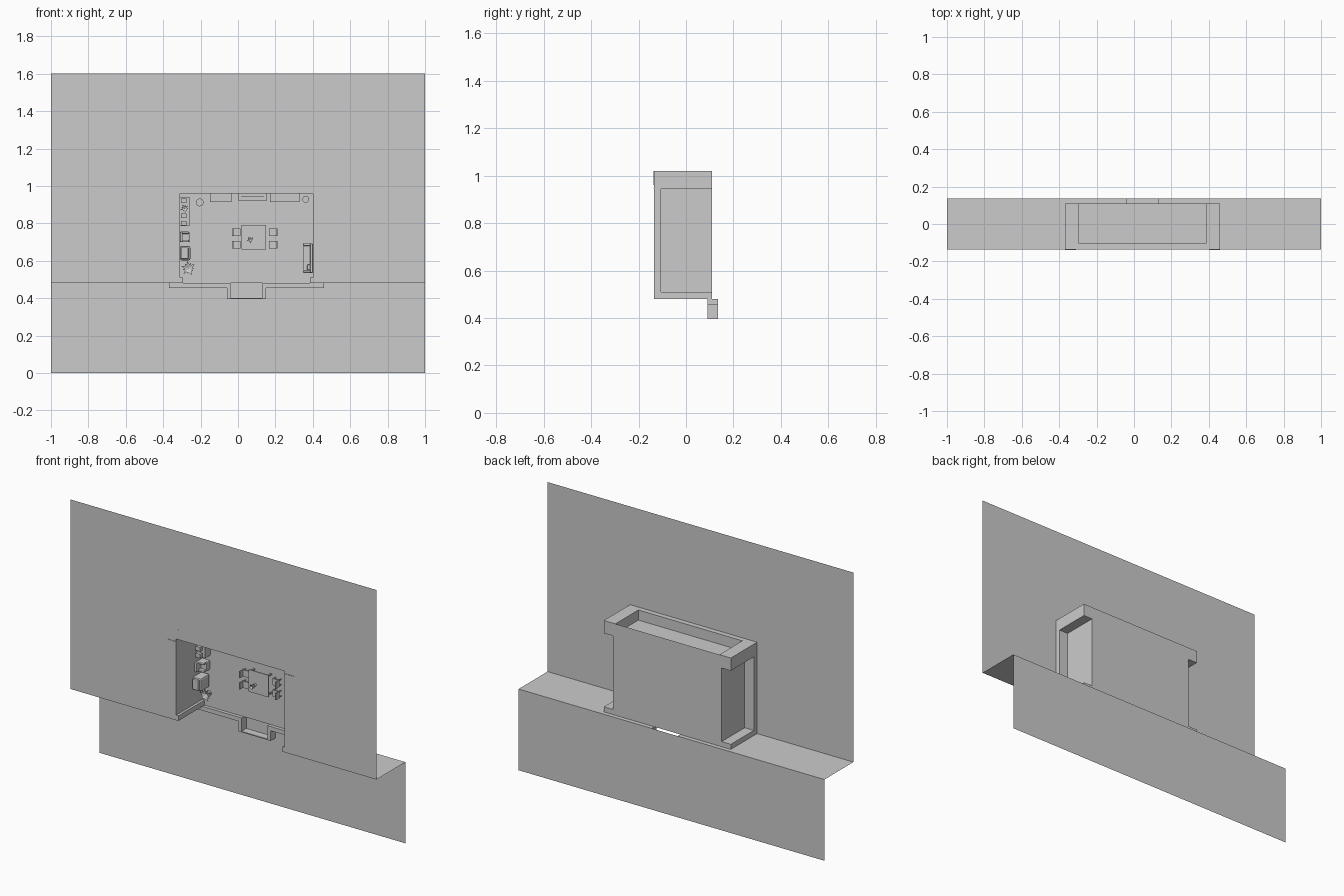
import bpy, bmesh, math
from mathutils import Matrix, Vector

if "Cube" in bpy.data.objects:
    bpy.data.objects.remove(bpy.data.objects["Cube"], do_unlink=True)

grey = bpy.data.materials.new("plain_grey")
grey.use_nodes = True
GREY = (0.6, 0.6, 0.6, 1)
grey.diffuse_color = GREY
grey.node_tree.nodes["Principled BSDF"].inputs["Base Color"].default_value = GREY

FLOOR = 0.11     # the room floor lies against this y plane
FRONT = -0.135   # front wall plane
BACK = 0.135     # lower wall plane
LEFT, RIGHT, TOP, BASE = -0.31, 0.40, 0.96, 0.48   # room opening
OUT_L, OUT_R, OUT_T = -0.37, 0.46, 1.02            # outer shell


def finish(name, bm):
    mesh = bpy.data.meshes.new(name)
    bm.to_mesh(mesh)
    bm.free()
    mesh.materials.append(grey)
    ob = bpy.data.objects.new(name, mesh)
    bpy.context.collection.objects.link(ob)
    return ob


def panel(name, axis, pos, rects):
    """Flat sheet made of rectangles on one axis plane."""
    bm = bmesh.new()
    for a0, a1, b0, b1 in rects:
        corners = []
        for a, b in ((a0, b0), (a1, b0), (a1, b1), (a0, b1)):
            co = [a, b]
            co.insert(axis, pos)
            corners.append(bm.verts.new(co))
        bm.faces.new(corners)
    bmesh.ops.remove_doubles(bm, verts=bm.verts, dist=1e-5)
    return finish(name, bm)


def block(name, x0, x1, y0, y1, z0, z1, bevel=0):
    bm = bmesh.new()
    size = Matrix.Diagonal((x1 - x0, y1 - y0, z1 - z0, 1))
    mid = Matrix.Translation(((x0 + x1) / 2, (y0 + y1) / 2, (z0 + z1) / 2))
    bmesh.ops.create_cube(bm, size=1, matrix=mid @ size)
    if bevel:
        bmesh.ops.bevel(bm, geom=bm.edges[:], offset=bevel, segments=2,
                        affect='EDGES', profile=0.5)
    return finish(name, bm)


def item(name, x0, x1, z0, z1, height, lift=0, bevel=0):
    """Furniture block standing on the floor plane, rising toward the front."""
    return block(name, x0, x1, FLOOR - lift - height, FLOOR - lift, z0, z1, bevel)


def disc(name, x, z, radius, height, lift=0, top=None):
    bm = bmesh.new()
    place = (Matrix.Translation((x, FLOOR - lift - height / 2, z))
             @ Matrix.Rotation(math.pi / 2, 4, 'X'))
    bmesh.ops.create_cone(bm, cap_ends=True, segments=20, radius1=radius,
                          radius2=radius if top is None else top,
                          depth=height, matrix=place)
    return finish(name, bm)


def plant(name, x, z, spread, lift, leaves=9):
    """Pot with pointed leaves fanned around it."""
    disc(name + "_pot", x, z, spread * 0.35, 0.02, lift, spread * 0.45)
    bm = bmesh.new()
    for i in range(leaves):
        a = i * math.tau / leaves
        out = Vector((math.cos(a), 0, math.sin(a)))
        side = Vector((-out.z, 0, out.x)) * spread * 0.2
        root = Vector((x, FLOOR - lift - 0.02, z))
        reach = spread * (1 if i % 2 else 0.75)
        mid = root + out * reach * 0.5 + Vector((0, -0.02, 0))
        tip = root + out * reach + Vector((0, -0.012, 0))
        bm.faces.new([bm.verts.new(p) for p in (root, mid - side, tip, mid + side)])
    finish(name + "_leaves", bm)


# Large sheets: front wall around the opening, ledge, lower wall
panel("front_wall", 1, FRONT, [(-1, LEFT, BASE, TOP), (RIGHT, 1, BASE, TOP),
                               (-1, LEFT, TOP, 1.6), (LEFT, RIGHT, TOP, 1.6),
                               (RIGHT, 1, TOP, 1.6)])
panel("ledge", 2, BASE, [(-1, OUT_L, FRONT, FLOOR), (OUT_R, 1, FRONT, FLOOR),
                         (-1, OUT_L, FLOOR, BACK), (OUT_R, 1, FLOOR, BACK),
                         (OUT_L, -0.04, FLOOR, BACK), (0.13, OUT_R, FLOOR, BACK)])
panel("lower_wall", 1, BACK, [(-1, 1, 0, BASE)])

# Room shell
panel("room_floor", 1, FLOOR, [(LEFT, RIGHT, BASE, OUT_T)])
panel("room_left_wall", 0, LEFT, [(FRONT, FLOOR, BASE, TOP)])
panel("room_right_wall", 0, RIGHT, [(FRONT, FLOOR, BASE, TOP)])
panel("room_end_wall", 2, TOP, [(LEFT, RIGHT, FRONT, FLOOR)])

# Raised rims that frame the recessed ends and top
RIM = -0.105
for label, outer, wall, inner in (("left", OUT_L, LEFT, -0.295),
                                  ("right", OUT_R, RIGHT, 0.385)):
    lo, hi = sorted((outer, wall))
    block(label + "_front_rim", lo, hi, FRONT, RIM, BASE, OUT_T)
    block(label + "_upper_rim", lo, hi, RIM, FLOOR, 0.945, OUT_T)
    lo2, hi2 = sorted((outer, inner))
    block(label + "_top_rim", lo2, hi2, FRONT, FLOOR, TOP, OUT_T)
    block(label + "_bottom_rim", lo2, hi2, FRONT, FLOOR, BASE, 0.51)
    # Thin edges that show through the front wall
    block(label + "_upright_edge", inner - 0.001, inner + 0.001,
          FRONT - 0.003, FRONT, TOP, OUT_T)
    block(label + "_level_edge", lo, hi, FRONT - 0.003, FRONT, 0.944, 0.946)
block("top_front_rim", LEFT, RIGHT, FRONT, RIM, TOP, OUT_T)

# Low walls beside and around the entrance
KERB = 0.09
for label, outer, x0, x1 in (("left", OUT_L, -0.06, -0.04),
                             ("right", OUT_R, 0.15, 0.13)):
    lo, hi = sorted((outer, x1))
    block(label + "_low_wall", lo, hi, KERB, BACK, 0.455, BASE)
    lo, hi = sorted((x0, x1))
    block(label + "_entrance_wall", lo, hi, KERB, BACK, 0.395, 0.455)
block("entrance_sill", -0.04, 0.13, KERB, BACK, 0.395, 0.401)

# Dining table with four chairs
item("table_top", 0.02, 0.15, 0.66, 0.79, 0.006, 0.034)
for x in (0.03, 0.14):
    for z in (0.67, 0.78):
        item("table_leg", x - 0.004, x + 0.004, z - 0.004, z + 0.004, 0.034)
plant("table_plant", 0.065, 0.712, 0.02, 0.04)
for s in (-1, 1):
    for z in (0.685, 0.752):
        c = 0.09 + s * 0.098
        item("chair_seat", c - 0.022, c + 0.022, z - 0.02, z + 0.02, 0.005, 0.022)
        b = c + s * 0.02
        item("chair_back", b - 0.003, b + 0.003, z - 0.02, z + 0.02, 0.03, 0.025)
        for dx in (-0.018, 0.018):
            for dz in (-0.016, 0.016):
                item("chair_leg", c + dx - 0.002, c + dx + 0.002,
                     z + dz - 0.002, z + dz + 0.002, 0.022)

# Furniture along the left wall
item("left_cabinet", LEFT, -0.258, 0.785, 0.94, 0.05)
for z in (0.80, 0.84, 0.92):
    item("cabinet_box", -0.305, -0.275, z - 0.012, z + 0.012, 0.02, 0.05)
plant("cabinet_plant", -0.285, 0.88, 0.024, 0.05)
item("armchair_seat", LEFT, -0.258, 0.70, 0.755, 0.035, bevel=0.006)
item("armchair_back", LEFT, -0.296, 0.70, 0.755, 0.075, bevel=0.005)
for z in (0.705, 0.75):
    item("armchair_arm", LEFT, -0.262, z - 0.006, z + 0.006, 0.055, bevel=0.004)
item("padded_chest", LEFT, -0.255, 0.602, 0.68, 0.08, 0.01, 0.009)
item("chest_cushion", -0.305, -0.265, 0.61, 0.672, 0.015, 0.088, 0.005)
plant("floor_plant", -0.265, 0.56, 0.04, 0, 11)

# Furniture along the end wall
disc("round_stool", -0.205, 0.912, 0.021, 0.045)
item("bench", -0.15, -0.035, 0.915, TOP, 0.04)
item("media_stand", 0.0, 0.155, 0.922, TOP, 0.04)
item("screen", 0.015, 0.14, 0.943, 0.947, 0.06, 0.045)
item("screen_foot", 0.055, 0.10, 0.935, 0.953, 0.005, 0.04)
item("kitchen_counter", 0.172, 0.33, 0.915, TOP, 0.05)
item("sink_edge", 0.185, 0.23, 0.93, 0.955, 0.006, 0.05)
for x, z, r in ((0.26, 0.932, 0.015), (0.31, 0.928, 0.01)):
    disc("hob_plate", x, z, r, 0.008, 0.05)
disc("round_bin", 0.362, 0.928, 0.016, 0.06, 0, 0.018)

# Sofa along the right wall
item("sofa_seat", 0.35, RIGHT, 0.535, 0.692, 0.035, bevel=0.004)
item("sofa_back", 0.386, RIGHT, 0.535, 0.692, 0.07, bevel=0.004)
for z in (0.541, 0.686):
    item("sofa_arm", 0.348, RIGHT, z - 0.006, z + 0.006, 0.05, bevel=0.003)
item("sofa_pillow", 0.37, 0.388, 0.55, 0.58, 0.03, 0.034, 0.005)
